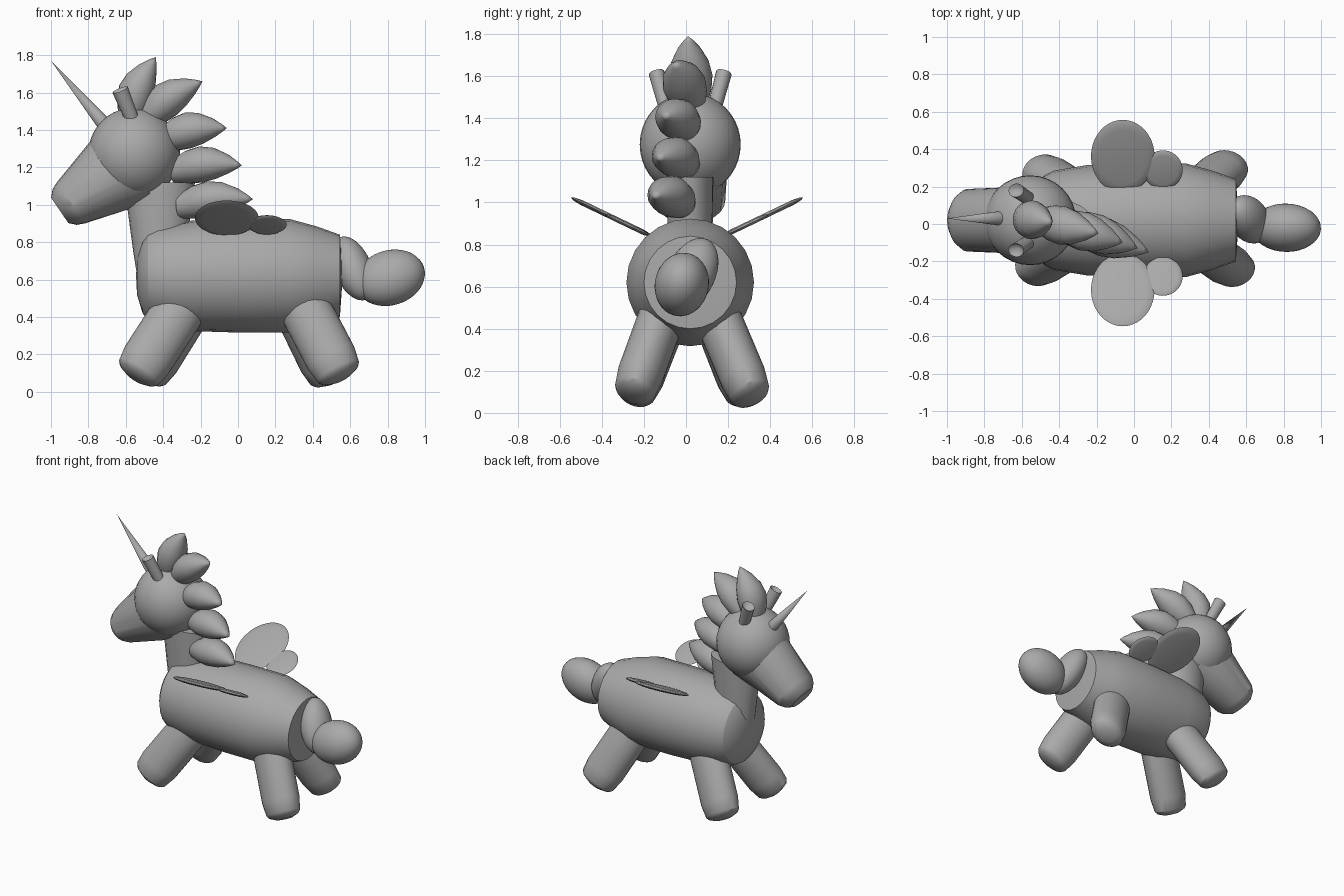
import bpy, bmesh, math
from mathutils import Vector, Euler

if "Cube" in bpy.data.objects:
    bpy.data.objects.remove(bpy.data.objects["Cube"])

grey = bpy.data.materials.new("grey")
grey.diffuse_color = (0.4, 0.4, 0.4, 1)
grey.use_nodes = True
grey.node_tree.nodes["Principled BSDF"].inputs["Base Color"].default_value = grey.diffuse_color
MID = 0.02  # y of the symmetry plane


def finish(name, bm, angle=30):
    """Turn a bmesh into a smooth-shaded object."""
    bmesh.ops.remove_doubles(bm, verts=bm.verts, dist=1e-5)
    bmesh.ops.recalc_face_normals(bm, faces=bm.faces)
    mesh = bpy.data.meshes.new(name)
    bm.to_mesh(mesh)
    bm.free()
    mesh.materials.append(grey)
    ob = bpy.data.objects.new(name, mesh)
    bpy.context.collection.objects.link(ob)
    bpy.ops.object.select_all(action='DESELECT')
    ob.select_set(True)
    bpy.context.view_layer.objects.active = ob
    bpy.ops.object.shade_smooth_by_angle(angle=math.radians(angle))
    return ob


def tube(name, p0, p1, profile, segs=24, bend=0.0, angle=30):
    """Elliptic rings (t, radius sideways, radius upward) along p0 -> p1."""
    p0, p1 = Vector(p0), Vector(p1)
    d = (p1 - p0).normalized()
    u = Vector((0, 1, 0))
    u = (u - d * d.dot(u)).normalized()
    v = d.cross(u)
    bm = bmesh.new()
    rings = []
    for t, ra, rb in profile:
        c = p0.lerp(p1, t) + v * bend * 4 * t * (1 - t)
        rings.append([bm.verts.new(c + u * ra * math.cos(a) + v * rb * math.sin(a))
                      for a in (2 * math.pi * i / segs for i in range(segs))])
    for a, b in zip(rings, rings[1:]):
        for i in range(segs):
            j = (i + 1) % segs
            bm.faces.new((a[i], a[j], b[j], b[i]))
    if profile[0][1] > 0:
        bm.faces.new(rings[0])
    if profile[-1][1] > 0:
        bm.faces.new(rings[-1])
    return finish(name, bm, angle)


def ellipsoid(name, centre, radii, rot=(0, 0, 0)):
    bm = bmesh.new()
    bmesh.ops.create_uvsphere(bm, u_segments=32, v_segments=20, radius=1)
    m = Euler(rot).to_matrix()
    for vert in bm.verts:
        vert.co = m @ (vert.co * Vector(radii)) + Vector(centre)
    return finish(name, bm)


# Barrel body, tapered at the rump
body = [(-0.545, 0), (-0.54, 0.10), (-0.51, 0.20), (-0.48, 0.24), (-0.43, 0.265),
        (-0.25, 0.295), (0.0, 0.303), (0.28, 0.303), (0.42, 0.265), (0.545, 0.22), (0.56, 0)]
tube("body", (0, MID, 0.62), (1, MID, 0.62), [(x, r, r) for x, r in body], 24, angle=25)

# Neck, head and muzzle
tube("neck", (-0.42, MID, 0.5), (-0.42, MID, 1.12),
     [(0, 0.09, 0.10), (0.4, 0.105, 0.14), (1, 0.11, 0.19)])
ellipsoid("head", (-0.555, MID, 1.275), (0.245, 0.24, 0.245))
tube("muzzle", (-0.581, MID, 1.224), (-0.953, MID, 0.97),
     [(0, 0.18, 0.245), (0.84, 0.167, 0.133), (0.93, 0.14, 0.115), (1, 0.095, 0.082)])

# Horn
tube("horn", (-0.69, 0.03, 1.40), (-1.0, 0.03, 1.77), [(0, 0.042, 0.042), (1, 0, 0)], 16)

# Ears with hollow tips
for side, label in ((-1, "near"), (1, "far")):
    tube("ear_" + label, (-0.555, MID + side * 0.11, 1.43), (-0.63, MID + side * 0.16, 1.615),
         [(0, 0.034, 0.036), (1, 0.038, 0.044), (0.8, 0, 0)], 16)

# Mane: curved tufts down the back of the head and neck
tufts = [((-0.58, 0.03, 1.46), (-0.44, 0.01, 1.79)),
         ((-0.49, 0.02, 1.46), (-0.19, -0.05, 1.66)),
         ((-0.40, 0.00, 1.35), (-0.06, -0.10, 1.41)),
         ((-0.34, 0.00, 1.18), (0.02, -0.13, 1.21)),
         ((-0.31, -0.02, 0.99), (0.08, -0.15, 1.03))]
shape = [(0, 0.07), (0.2, 0.095), (0.4, 0.104), (0.6, 0.09), (0.8, 0.055), (0.93, 0.022), (1, 0)]
for i, (base, tip) in enumerate(tufts):
    tube("mane_tuft_%d" % (i + 1), base, tip, [(t, r, r * 0.93) for t, r in shape],
         20, bend=0.025, angle=45)

# Legs, slightly different strides; feet tapered and rounded
legs = {"front_leg_near": ((-0.30, -0.10, 0.46), (-0.54, -0.245, 0.09)),
        "front_leg_far": ((-0.27, 0.14, 0.46), (-0.50, 0.285, 0.09)),
        "hind_leg_near": ((0.33, -0.10, 0.50), (0.545, -0.25, 0.09)),
        "hind_leg_far": ((0.31, 0.14, 0.48), (0.505, 0.31, 0.078))}
for name, (hip, foot) in legs.items():
    tube(name, hip, foot, [(0, 0.11, 0.138), (0.78, 0.11, 0.138), (0.96, 0.098, 0.124),
                           (1.0, 0.085, 0.108), (1.04, 0.05, 0.06), (1.045, 0, 0)], 24)

# Wings: two thin rounded lobes on each side
rim = [(0, 0), (0, 0.75), (0.2, 0.93), (0.5, 1.0), (0.8, 0.93), (1, 0.75), (1, 0)]
for side, label in ((-1, "near"), (1, "far")):
    n = Vector((0, -side * 0.432, 0.902))
    for lobe, (x, y, z), ra, rb, h in (("large", (-0.06, 0.357, 0.93), 0.216, 0.17, 0.012),
                                       ("small", (0.155, 0.285, 0.893), 0.115, 0.105, 0.010)):
        c = Vector((x, 0.005 + side * y, z))
        tube("wing_%s_%s" % (lobe, label), c - n * h, c + n * h,
             [(t, ra * s, rb * s) for t, s in rim], 40)

# Tail in two puffs
ellipsoid("tail_root", (0.615, 0.025, 0.66), (0.10, 0.115, 0.19), (-0.4, -0.4, 0))
ellipsoid("tail_tip", (0.813, -0.02, 0.61), (0.19, 0.128, 0.148), (-0.25, -0.3, 0))
